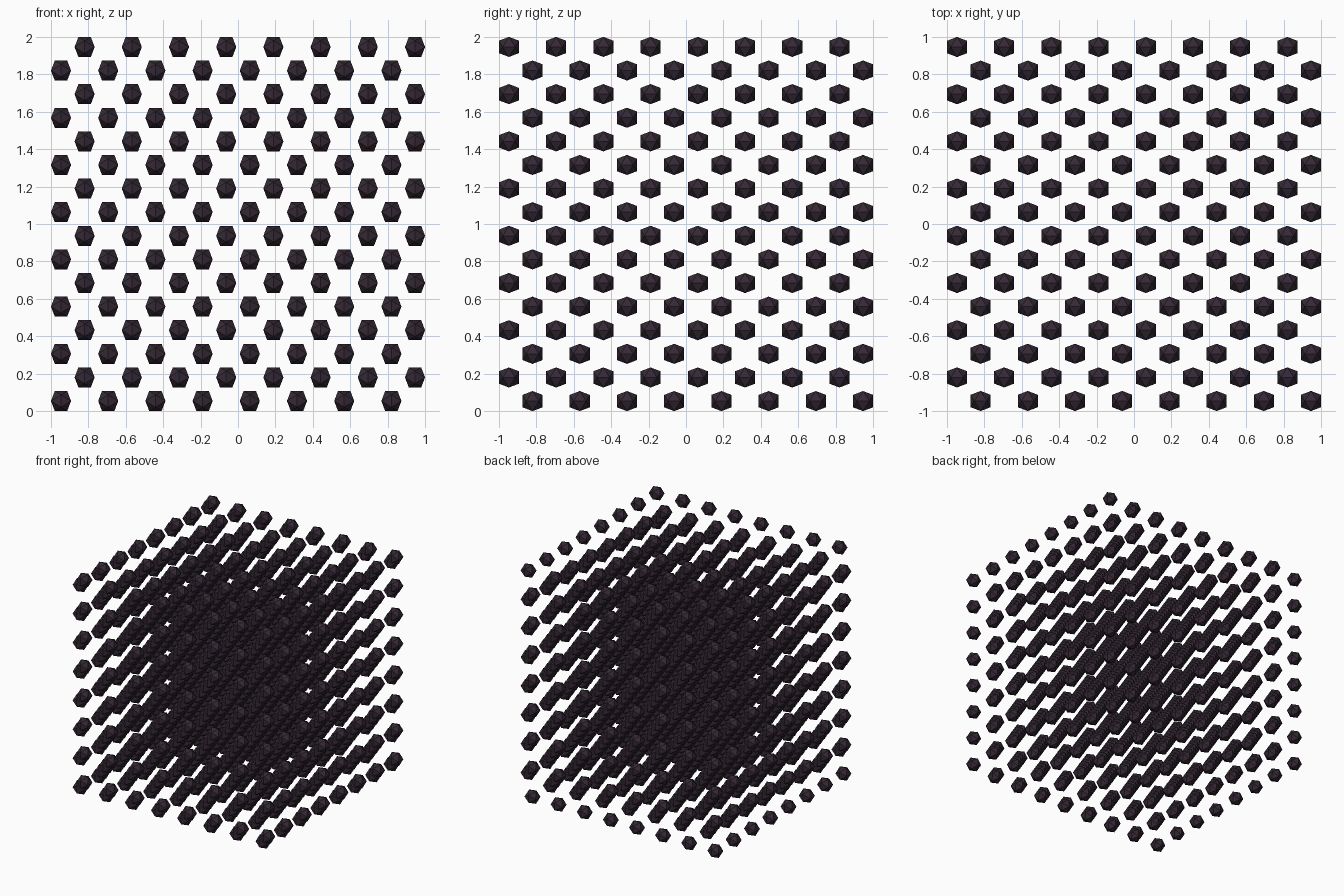
import bpy, bmesh

if "Cube" in bpy.data.objects:
    bpy.data.objects.remove(bpy.data.objects["Cube"])

N = 8                                     # balls per side of each cubic grid
PHI = (1 + 5 ** 0.5) / 2
PITCH = 2 / (15 + PHI / (1 + PHI ** 2) ** 0.5)   # half-cell step; ball radius is half of it
S = PITCH / 2 / (1 + PHI ** 2) ** 0.5     # icosahedron half edge
HALF = S * PHI                            # ball extent along the axes

mat = bpy.data.materials.new("dark_plum")
mat.diffuse_color = (0.035, 0.022, 0.035, 1)
mat.use_nodes = True
mat.node_tree.nodes["Principled BSDF"].inputs["Base Color"].default_value = mat.diffuse_color


def icosahedron_mesh():
    """Icosahedron with its two-fold axes on x, y and z."""
    bm = bmesh.new()
    for a in (-S, S):
        for b in (-HALF, HALF):
            for co in ((a, 0, b), (b, a, 0), (0, b, a)):
                bm.verts.new(co)
    bmesh.ops.convex_hull(bm, input=bm.verts[:])
    bmesh.ops.recalc_face_normals(bm, faces=bm.faces[:])
    me = bpy.data.meshes.new("ball")
    bm.to_mesh(me)
    bm.free()
    me.materials.append(mat)
    return me


def ball_grid(name, offset):
    """One cubic grid of balls, starting at the given half-cell offset."""
    ob = bpy.data.objects.new(name, icosahedron_mesh())
    bpy.context.collection.objects.link(ob)
    start = (-1 + HALF, -1 + HALF, HALF)
    ob.location = [s + o * PITCH for s, o in zip(start, offset)]
    for axis in range(3):
        arr = ob.modifiers.new("repeat_" + "xyz"[axis], 'ARRAY')
        arr.count = N
        arr.use_relative_offset = False
        arr.use_constant_offset = True
        step = [0, 0, 0]
        step[axis] = 2 * PITCH
        arr.constant_offset_displace = step


# two interleaved grids form the body-centred lattice
ball_grid("lower_ball_grid", (0, 1, 0))
ball_grid("upper_ball_grid", (1, 0, 1))
